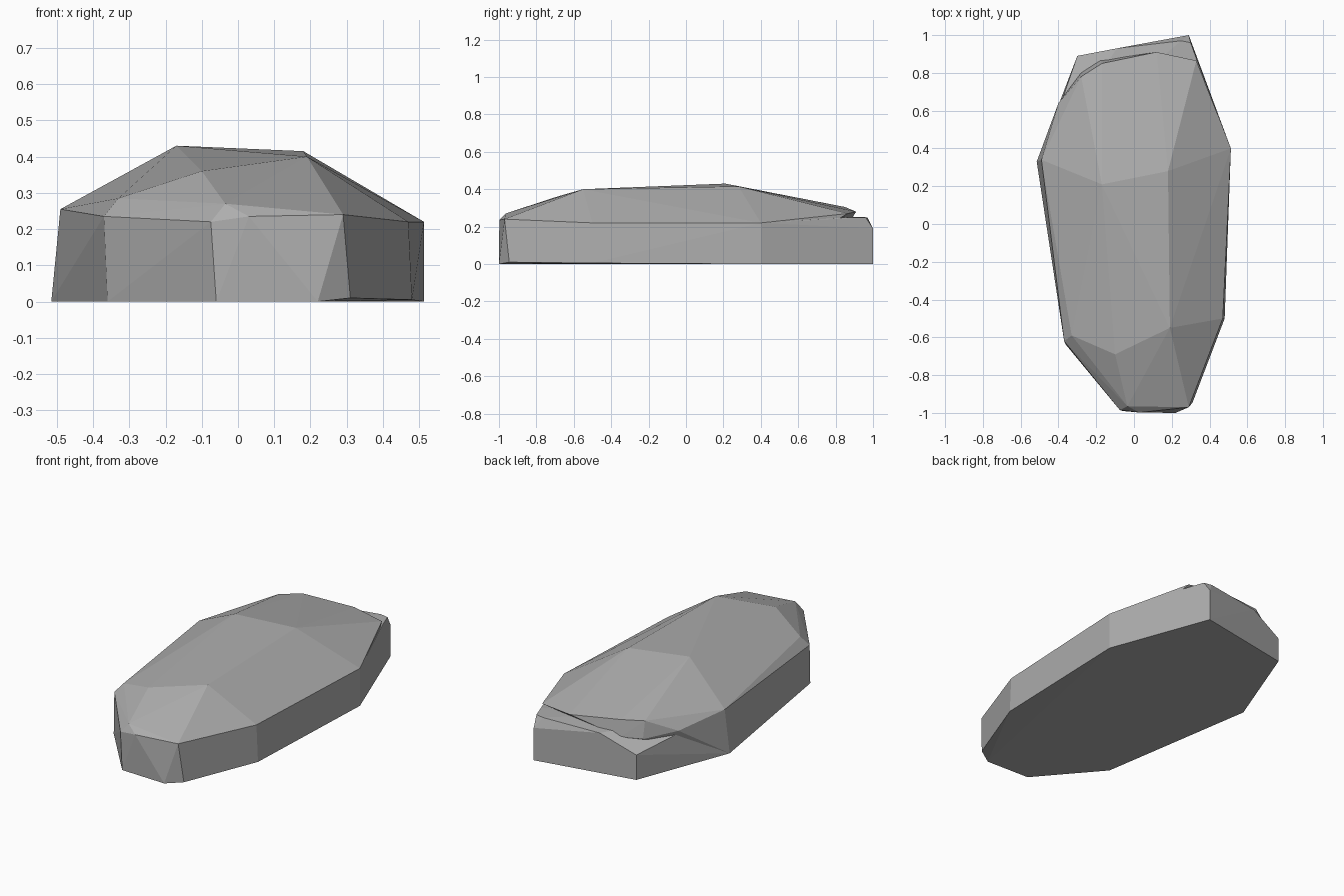
import bpy, bmesh

cube = bpy.data.objects.get("Cube")
if cube:
    bpy.data.objects.remove(cube, do_unlink=True)

stone = bpy.data.materials.new("grey_stone")
stone.use_nodes = True
colour = (0.42, 0.42, 0.42, 1)
stone.diffuse_color = colour
stone.node_tree.nodes["Principled BSDF"].inputs["Base Color"].default_value = colour


def chiselled(name, *groups):
    """Flat-faced solid wrapped tightly round groups of corner points."""
    bm = bmesh.new()
    for group in groups:
        for p in group:
            bm.verts.new(p)
    hull = bmesh.ops.convex_hull(bm, input=bm.verts)
    loose = set(hull["geom_interior"]) | set(hull["geom_unused"])
    bmesh.ops.delete(bm, geom=[v for v in loose if isinstance(v, bmesh.types.BMVert)],
                     context="VERTS")
    bmesh.ops.recalc_face_normals(bm, faces=bm.faces)
    mesh = bpy.data.meshes.new(name)
    bm.to_mesh(mesh)
    bm.free()
    mesh.materials.append(stone)
    obj = bpy.data.objects.new(name, mesh)
    bpy.context.collection.objects.link(obj)
    return obj


# Widest corners, shared by the body and the rear ledge
shoulders = [(-.515, .33, 0), (.513, .4, 0), (-.49, .34, .255), (.513, .4, .22)]

# Main body: ground outline, rim, crown and broken rear lip
ground = [(-.36, -.64, 0), (-.06, -.99, 0), (.22, -1, 0), (.31, -.945, .01), (.48, -.5, .005)]
rim = [(-.37, -.62, .235), (-.075, -.985, .22), (-.035, -.965, .27),
       (.03, -.998, .235), (.29, -.97, .24), (.47, -.5, .22)]
crown = [(-.17, .21, .43), (.18, .28, .415), (.19, -.55, .4), (-.1, -.69, .36), (-.33, -.59, .285)]
lip = [(-.4, .64, .22), (-.28, .78, .3), (-.28, .8, .2), (-.17, .85, .305),
       (-.18, .865, .21), (.12, .91, .28), (.33, .865, .27)]
rock = chiselled("rock", shoulders, ground, rim, crown, lip)

# Lower ledge left behind by the break at the rear
ledge_foot = [(-.3, .89, 0), (.29, 1, 0)]
ledge_top = [(-.3, .89, .146), (.29, 1, .19), (.3, .96, .25), (.25, .97, .25),
             (-.09, .93, .235), (.33, .875, .25)]
ledge = chiselled("rear_ledge", shoulders, ledge_foot, ledge_top)

# Merge the two into one solid
union = rock.modifiers.new("merge_ledge", "BOOLEAN")
union.operation = "UNION"
union.solver = "EXACT"
union.object = ledge
bpy.context.view_layer.objects.active = rock
rock.select_set(True)
bpy.ops.object.modifier_apply(modifier=union.name)
bpy.data.objects.remove(ledge, do_unlink=True)
